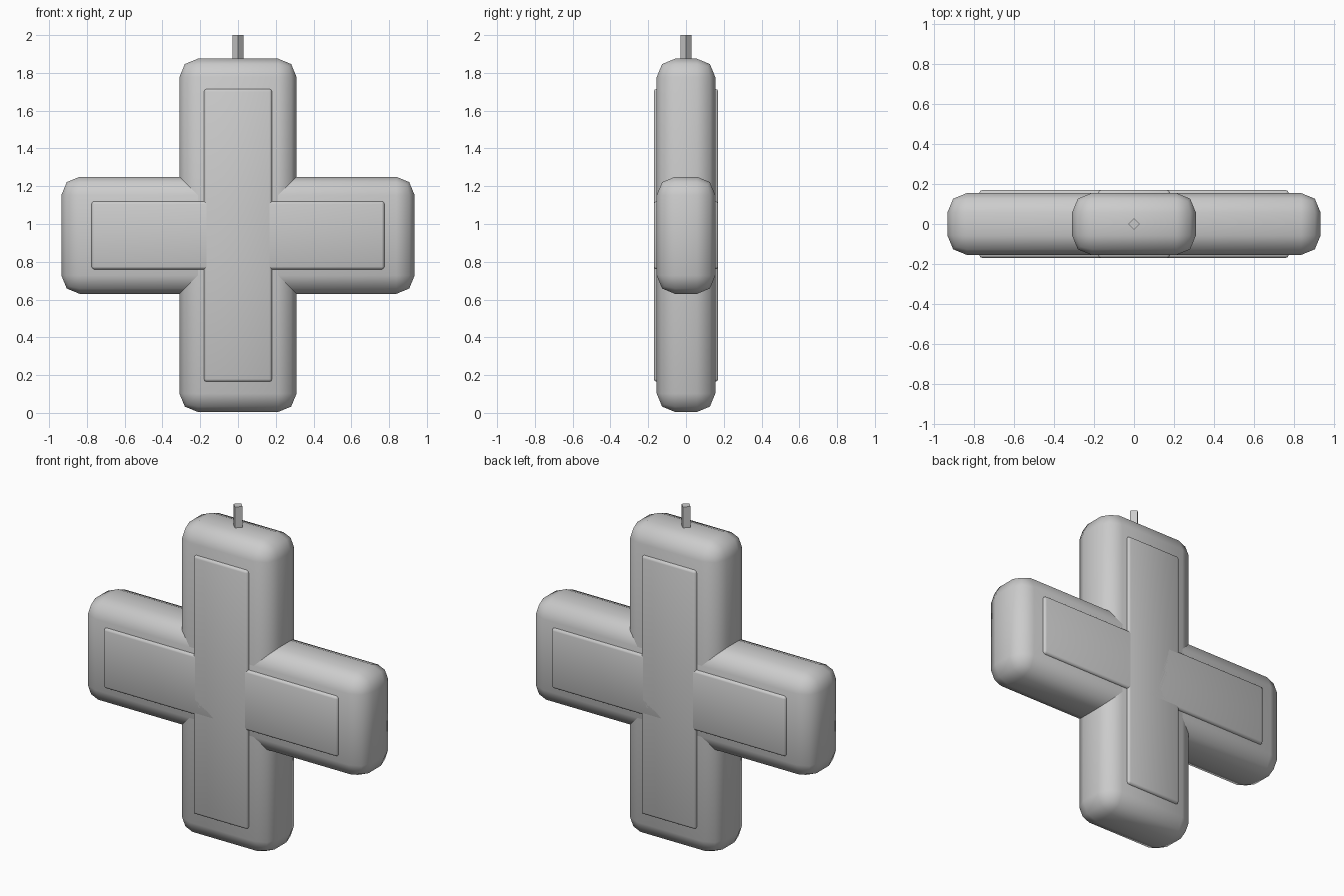
import bpy
import math

cube = bpy.data.objects.get("Cube")
if cube:
    bpy.data.objects.remove(cube, do_unlink=True)

CENTER_Z = 0.94

grey = bpy.data.materials.new("light_grey")
grey.use_nodes = True
colour = (0.6, 0.6, 0.6, 1.0)
grey.diffuse_color = colour
grey.node_tree.nodes["Principled BSDF"].inputs["Base Color"].default_value = colour


def finish(obj, name):
    obj.name = name
    obj.data.materials.append(grey)
    bpy.ops.object.shade_smooth_by_angle(angle=math.radians(60))
    return obj


def rounded_bar(name, size, bevel):
    """Box centred on the cross, with rounded edges."""
    bpy.ops.mesh.primitive_cube_add(size=1, location=(0, 0, CENTER_Z))
    obj = bpy.context.object
    obj.scale = size
    bpy.ops.object.transform_apply(location=False, rotation=False, scale=True)
    mod = obj.modifiers.new("rounded_edges", "BEVEL")
    mod.width = bevel
    mod.segments = 2
    bpy.ops.object.modifier_apply(modifier=mod.name)
    return finish(obj, name)


# Thick body bars, and slimmer bars whose faces stand proud front and back
for part, length, width, depth, bevel in (
    ("body", 1.87, 0.62, 0.31, 0.097),
    ("raised_panel", 1.55, 0.36, 0.34, 0.014),
):
    rounded_bar("upright_" + part, (width, depth, length), bevel)
    rounded_bar("crossbar_" + part, (length, depth, width), bevel)

# Four-sided hanging pin on top
bpy.ops.mesh.primitive_cylinder_add(vertices=4, radius=0.03, depth=0.2,
                                    location=(0, 0, 1.9))
finish(bpy.context.object, "hanging_pin")
